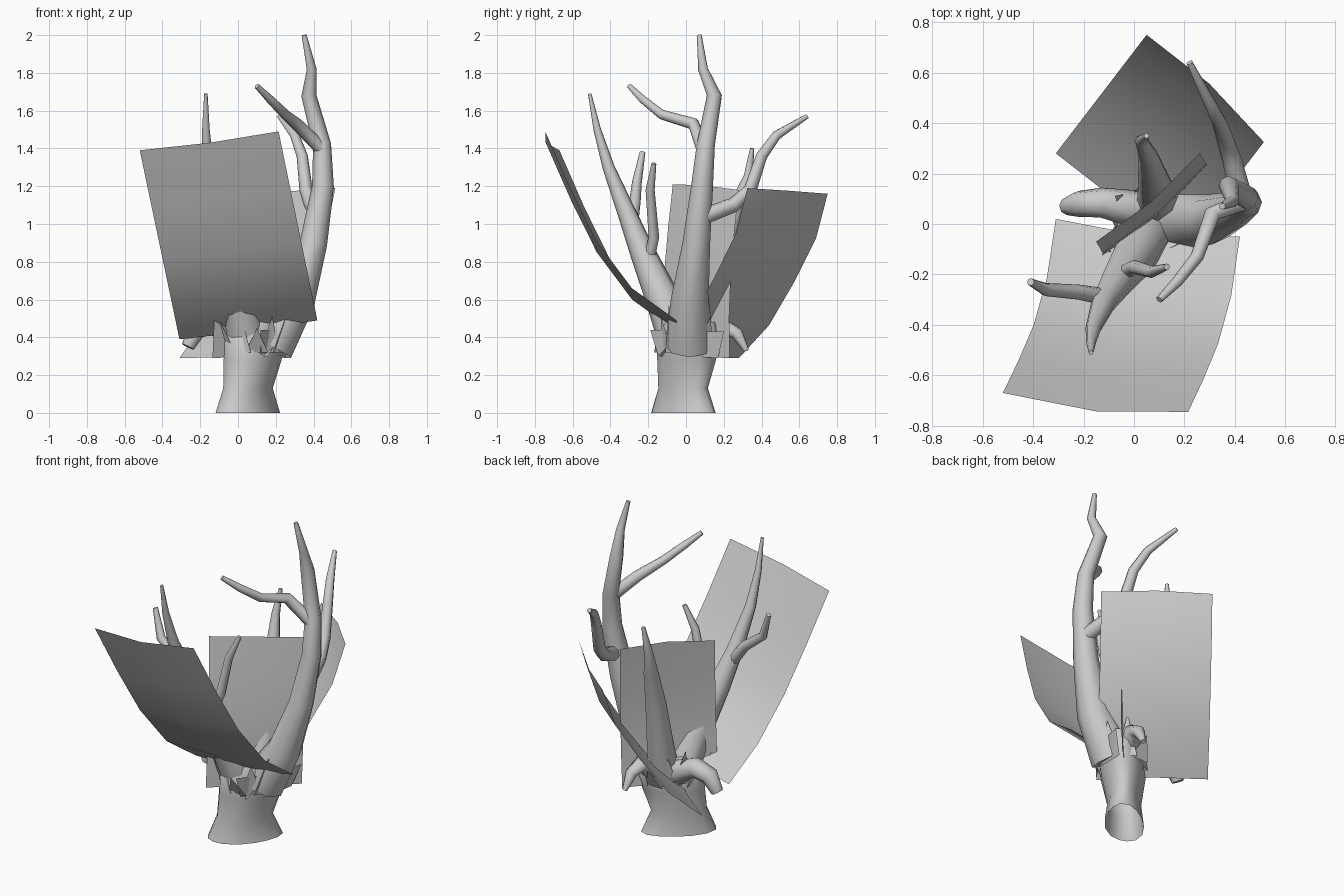
import bpy, bmesh, math
from mathutils import Vector, Matrix

if "Cube" in bpy.data.objects:
    bpy.data.objects.remove(bpy.data.objects["Cube"])

grey = bpy.data.materials.new("plain_grey")
grey.use_nodes = True
COLOUR = (0.6, 0.6, 0.6, 1)
grey.diffuse_color = COLOUR
grey.node_tree.nodes["Principled BSDF"].inputs["Base Color"].default_value = COLOUR


def finish(name, bm, closed=True):
    if closed:
        bmesh.ops.recalc_face_normals(bm, faces=bm.faces)
    mesh = bpy.data.meshes.new(name)
    bm.to_mesh(mesh)
    bm.free()
    mesh.materials.append(grey)
    obj = bpy.data.objects.new(name, mesh)
    bpy.context.collection.objects.link(obj)
    bpy.ops.object.select_all(action="DESELECT")
    obj.select_set(True)
    bpy.context.view_layer.objects.active = obj
    bpy.ops.object.shade_smooth_by_angle(angle=math.radians(70))


def loft(bm, rings):
    n = len(rings[0])
    for a, b in zip(rings, rings[1:]):
        for i in range(n):
            j = (i + 1) % n
            bm.faces.new((a[i], a[j], b[j], b[i]))


def limb(name, path, sides=8):
    """Tapered round limb through points (x, y, z, radius)."""
    bm = bmesh.new()
    pts = [Vector(p[:3]) for p in path]
    rings, last = [], Vector((0, 0, 1))
    frame = Matrix.Identity(3)
    for i, p in enumerate(pts):
        direction = (pts[min(i + 1, len(pts) - 1)] - pts[max(i - 1, 0)]).normalized()
        frame = last.rotation_difference(direction).to_matrix() @ frame
        last = direction
        ring = []
        for k in range(sides):
            a = math.tau * k / sides
            ring.append(bm.verts.new(p + frame @ Vector((math.cos(a), math.sin(a), 0)) * path[i][3]))
        rings.append(ring)
    loft(bm, rings)
    bm.faces.new(rings[0])
    bm.faces.new(rings[-1])
    finish(name, bm)


def sheet(name, left_edge, right_edge, bulge):
    """Thin curved sheet between two edges, bowed along the middle."""
    bm = bmesh.new()
    rows = []
    for l, r in zip(left_edge, right_edge):
        l, r = Vector(l), Vector(r)
        mid = (l + r) / 2 + Vector(bulge)
        rows.append([bm.verts.new(v) for v in (l, mid, r)])
    for a, b in zip(rows, rows[1:]):
        for i in range(2):
            bm.faces.new((a[i], a[i + 1], b[i + 1], b[i]))
    finish(name, bm, closed=False)


# Trunk: open oval rings stretched along the diagonal, with a lumpy outline
bm = bmesh.new()
rings = []
for x, y, z, a, b in ((0.055, -0.02, 0, 0.215, 0.11), (0.055, -0.02, 0.13, 0.16, 0.095),
                      (0.08, 0, 0.28, 0.18, 0.125), (0.10, 0.01, 0.40, 0.20, 0.13),
                      (0.13, 0.02, 0.48, 0.16, 0.10)):
    ring = []
    for k in range(14):
        t = math.tau * k / 14
        lump = 1 + 0.05 * math.sin(3 * t + 1)
        u, v = a * lump * math.cos(t), b * lump * math.sin(t)
        ring.append(bm.verts.new((x + (u - v) * 0.707, y + (u + v) * 0.707, z)))
    rings.append(ring)
loft(bm, rings)
finish("trunk", bm)

# Main stem and its branches
limb("main_stem", [(0.17, 0.02, 0.36, 0.13), (0.31, 0.02, 0.6, 0.10), (0.40, 0.055, 0.9, 0.073),
                   (0.45, 0.085, 1.2, 0.058), (0.445, 0.105, 1.42, 0.048), (0.375, 0.15, 1.68, 0.04),
                   (0.39, 0.09, 1.82, 0.026), (0.35, 0.07, 2.0, 0.013)])
limb("front_branch", [(0.44, 0.09, 1.40, 0.037), (0.31, 0.04, 1.53, 0.033), (0.25, -0.13, 1.58, 0.026),
                      (0.17, -0.23, 1.66, 0.022), (0.10, -0.30, 1.73, 0.014)])
limb("back_branch", [(0.43, 0.09, 1.04, 0.045), (0.39, 0.25, 1.10, 0.04), (0.36, 0.34, 1.18, 0.035),
                     (0.34, 0.40, 1.36, 0.03), (0.30, 0.48, 1.47, 0.025), (0.22, 0.64, 1.57, 0.013)])

# Forward stem and its twigs
limb("forward_stem", [(0.05, -0.03, 0.36, 0.11), (0, -0.13, 0.62, 0.09), (-0.07, -0.23, 0.85, 0.067),
                      (-0.12, -0.31, 1.05, 0.05), (-0.16, -0.41, 1.3, 0.032),
                      (-0.17, -0.47, 1.5, 0.02), (-0.17, -0.51, 1.69, 0.009)])
limb("outer_twig", [(-0.11, -0.29, 0.98, 0.035), (-0.22, -0.27, 1.12, 0.03),
                    (-0.35, -0.26, 1.22, 0.026), (-0.41, -0.23, 1.38, 0.015)])
limb("inner_twig", [(-0.05, -0.20, 0.80, 0.032), (0, -0.17, 0.93, 0.028),
                    (0.07, -0.19, 1.18, 0.024), (0.13, -0.17, 1.32, 0.013)])

# Back spike, and broken stubs that curl down
limb("back_spike", [(0.10, 0.07, 0.36, 0.09), (0.09, 0.13, 0.6, 0.075), (0.075, 0.19, 0.85, 0.06),
                    (0.06, 0.26, 1.08, 0.042), (0.03, 0.33, 1.25, 0.025), (0.05, 0.35, 1.40, 0.011)])
limb("left_stub", [(0, 0.06, 0.40, 0.075), (-0.13, 0.085, 0.47, 0.06),
                   (-0.22, 0.08, 0.44, 0.052), (-0.265, 0.07, 0.35, 0.035)])
limb("back_stub", [(0.14, 0.10, 0.38, 0.07), (0.17, 0.20, 0.46, 0.05),
                   (0.19, 0.27, 0.42, 0.035), (0.20, 0.32, 0.33, 0.015)])

# Torn bark flaps around the crown of the trunk
bm = bmesh.new()
for k in range(12):
    t = math.tau * k / 12
    side = Vector((-math.sin(t), math.cos(t), 0)) * 0.06
    out = Vector((math.cos(t), math.sin(t), 0))
    reach = 0.15 + 0.05 * abs(math.cos(t - math.pi / 4))
    base = Vector((0.10, 0.01, 0.32)) + out * (reach - 0.03)
    tip = base + out * (0.07 if k % 2 else 0.03) + Vector((0, 0, 0.13 + 0.06 * (k % 3)))
    bm.faces.new([bm.verts.new(p) for p in (base - side, base + side, tip)])
finish("bark_flaps", bm, closed=False)

# Bark plate flaring outward on the side of the crown
sheet("side_flap", [(0.12, -0.15, 0.31), (0.12, -0.19, 0.44)],
      [(0.25, 0.17, 0.29), (0.30, 0.20, 0.43)], (0.05, -0.01, 0))

# Curved front sheet: fractions along its length give the bow
depth = ((0, 0), (0.17, 0.34), (0.42, 0.61), (0.70, 0.81), (1, 1))
sheet("front_sheet",
      [(-0.31 - 0.21 * h, 0.02 - 0.69 * d, 0.39 + h) for h, d in depth],
      [(0.42 - 0.205 * h, -0.05 - 0.695 * d, 0.49 + h) for h, d in depth], (0, -0.035, -0.01))

# Curved back sheet leaning out along the diagonal
lean = ((0, 0), (0.2, 0.34), (0.46, 0.62), (0.73, 0.87), (1, 1))
sheet("back_sheet",
      [(0.155 + 0.36 * d, -0.145 + 0.47 * d, 0.30 + 0.89 * h) for h, d in lean],
      [(-0.31 + 0.36 * d, 0.28 + 0.47 * d, 0.29 + 0.87 * h) for h, d in lean], (0.015, 0.02, 0))

# Nearly upright middle sheet
sway = ((0, 0.02), (0.25, 0.025), (0.5, 0.02), (0.75, 0.005), (1, -0.015))
sheet("middle_sheet",
      [(-0.155 + 0.02 * h + s, -0.105 + 0.02 * h - s, 0.29 + 0.92 * h) for h, s in sway],
      [(0.26 + 0.015 * h + s, 0.25 + 0.015 * h - s, 0.29 + 0.89 * h) for h, s in sway], (0.015, -0.015, 0.01))
